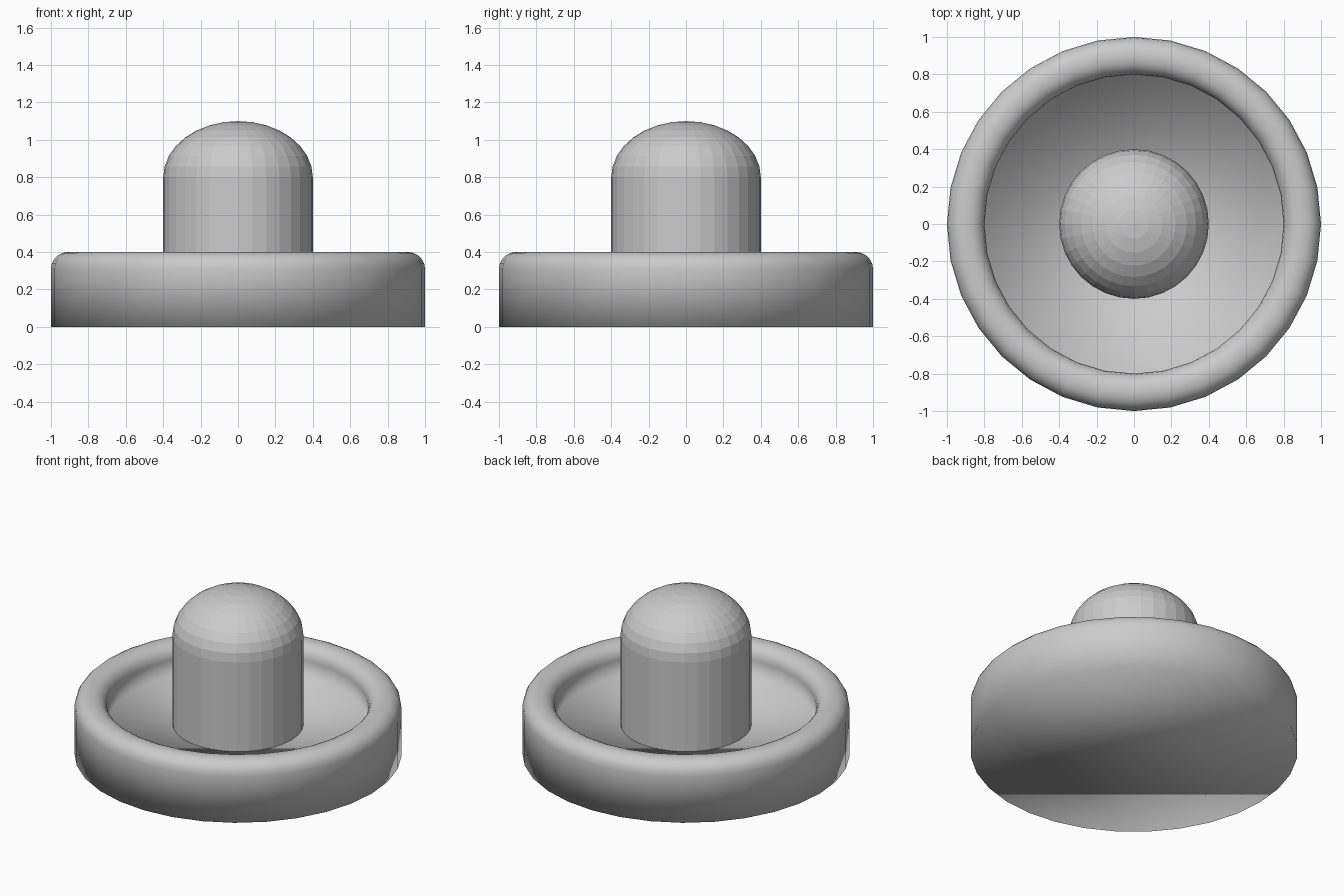
import bpy, bmesh
from math import sin, cos, pi

if "Cube" in bpy.data.objects:
    bpy.data.objects.remove(bpy.data.objects["Cube"])

SIDES = 32


def lathe(name, profile, smooth):
    """Spin (radius, z) points round z; a zero radius is a pole, open ends are capped."""
    bm = bmesh.new()
    rings = []
    for r, z in profile:
        if r < 1e-6:
            rings.append([bm.verts.new((0, 0, z))] * SIDES)
        else:
            rings.append([bm.verts.new((r * cos(2 * pi * i / SIDES), r * sin(2 * pi * i / SIDES), z))
                          for i in range(SIDES)])
    for a, b in zip(rings, rings[1:]):
        for i in range(SIDES):
            j = (i + 1) % SIDES
            bm.faces.new(list(dict.fromkeys((a[i], a[j], b[j], b[i]))))
    for ring in (rings[0], rings[-1]):
        if ring[0] is not ring[1]:
            bm.faces.new(ring)
    bmesh.ops.recalc_face_normals(bm, faces=bm.faces[:])
    for f in bm.faces:
        f.smooth = smooth
    mesh = bpy.data.meshes.new(name)
    bm.to_mesh(mesh)
    bm.free()
    obj = bpy.data.objects.new(name, mesh)
    bpy.context.collection.objects.link(obj)
    return obj


def arc(cx, cz, rx, rz, start, end, steps):
    return [(cx + rx * cos(start + (end - start) * k / steps),
             cz + rz * sin(start + (end - start) * k / steps)) for k in range(steps + 1)]


# Base: flat disc with a raised, rounded rim and a recessed floor
bevel = 0.09
rim = (arc(1 - bevel, 0.4 - bevel, bevel, bevel, 0, pi / 2, 5)
       + arc(0.8 + bevel, 0.4 - bevel, bevel, bevel, pi / 2, pi, 5))
lathe("base", [(1, 0)] + rim + [(0.8, 0.2)], True)

# Grip: faceted post with a flattened dome top
dome = arc(0, 0.8, 0.4, 0.3, 0, pi / 2, 8)
lathe("grip", [(0.4, 0.2)] + dome, False)
